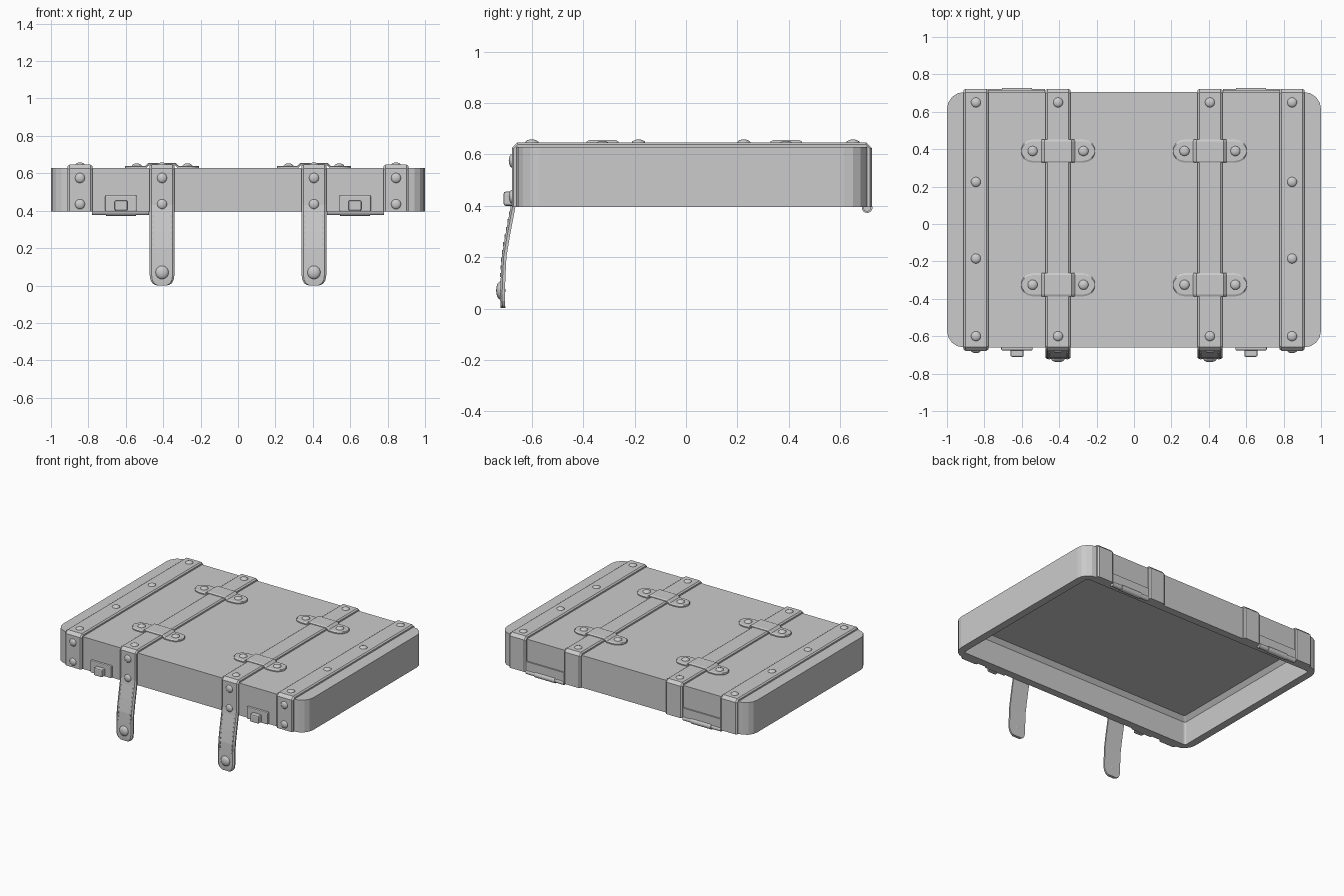
import bpy, bmesh, math
from mathutils import Vector, Matrix

if "Cube" in bpy.data.objects:
    bpy.data.objects.remove(bpy.data.objects["Cube"])

FRONT, BACK, BOT, TOP = -0.66, 0.705, 0.395, 0.628
T = 0.018  # strap thickness


def finish(bm, name, mirror=True, smooth=False):
    bmesh.ops.recalc_face_normals(bm, faces=bm.faces)
    me = bpy.data.meshes.new(name)
    bm.to_mesh(me)
    bm.free()
    ob = bpy.data.objects.new(name, me)
    bpy.context.collection.objects.link(ob)
    if smooth:
        me.polygons.foreach_set("use_smooth", [True] * len(me.polygons))
    if mirror:
        m = ob.modifiers.new("mirror", "MIRROR")
        m.use_mirror_merge = False
    return ob


def loft(bm, loops):
    rings = [[bm.verts.new(p) for p in lp] for lp in loops]
    n = len(rings[0])
    for a, b in zip(rings, rings[1:]):
        for i in range(n):
            j = (i + 1) % n
            bm.faces.new((a[i], a[j], b[j], b[i]))
    bm.faces.new(rings[0])
    bm.faces.new(rings[-1])


def rounded_rect(inset, r, z, seg=4):
    x, y0, y1 = 1 - inset, FRONT + inset, BACK - inset
    pts = []
    corners = [(x - r, y1 - r), (r - x, y1 - r), (r - x, y0 + r), (x - r, y0 + r)]
    for k, (cx, cy) in enumerate(corners):
        for i in range(seg + 1):
            a = math.pi / 2 * (k + i / seg)
            pts.append((cx + r * math.cos(a), cy + r * math.sin(a), z))
    return pts


def ribbon(bm, path, t, place):
    """Sweep a chamfered flat section; path holds (along, up, half width)."""
    loops = []
    for i, (a, b, w) in enumerate(path):
        p = Vector((a, b))
        dirs = []
        if i > 0:
            dirs.append((p - Vector(path[i - 1][:2])).normalized())
        if i < len(path) - 1:
            dirs.append((Vector(path[i + 1][:2]) - p).normalized())
        d = sum(dirs, Vector((0, 0))).normalized()
        nrm = Vector((-d.y, d.x)) / max(0.5, d.dot(dirs[0]))
        c = min(0.01, w * 0.3)
        sec = [(-w, 0), (-w, t * .6), (c - w, t), (w - c, t), (w, t * .6), (w, 0)]
        loops.append([place(*(p + nrm * h), s) for s, h in sec])
    loft(bm, loops)


def box(bm, x0, x1, y0, y1, z0, z1, bevel=0.0):
    mat = Matrix.Translation(((x0 + x1) / 2, (y0 + y1) / 2, (z0 + z1) / 2)) \
        @ Matrix.Diagonal((x1 - x0, y1 - y0, z1 - z0, 1))
    vs = bmesh.ops.create_cube(bm, size=1, matrix=mat)["verts"]
    if bevel:
        es = list({e for v in vs for e in v.link_edges})
        bmesh.ops.bevel(bm, geom=es, offset=bevel, segments=2, profile=0.5,
                        affect="EDGES")


def rivet(bm, pos, r=0.027, h=0.014, front=False):
    s = (r, h, r, 1) if front else (r, r, h, 1)
    bmesh.ops.create_uvsphere(bm, u_segments=14, v_segments=8, radius=1,
                              matrix=Matrix.Translation(pos) @ Matrix.Diagonal(s))


# Hollow lid shell, open underneath
bm = bmesh.new()
loft(bm, [rounded_rect(0.085, 0.012, 0.59), rounded_rect(0.06, 0.012, 0.56),
          rounded_rect(0.055, 0.012, BOT), rounded_rect(0, 0.09, BOT),
          rounded_rect(0, 0.09, TOP)])
finish(bm, "lid_shell", mirror=False)

# Straps wrapped over the lid
W = 0.066
over = [(FRONT, TOP - .01, W), (FRONT + .01, TOP, W), (BACK - .01, TOP, W),
        (BACK, TOP - .01, W), (BACK, BOT, W)]
hang = [(-.703, .003, .035), (-.704, .013, .052), (-.705, .03, .062), (-.705, .055, W),
        (-.703, .12, W), (-.699, .2, W), (-.684, .29, W), (-.665, .39, W), (FRONT, .43, W)]
XO, XI = 0.845, 0.406
bm = bmesh.new()
ribbon(bm, [(FRONT, BOT, W)] + over, T, lambda a, b, s: (XO + s, a, b))
finish(bm, "outer_strap")
bm = bmesh.new()
ribbon(bm, hang + over, T, lambda a, b, s: (XI + s, a, b))
finish(bm, "buckle_strap")

# Cross tabs with rounded ends, stepping over the buckle straps
R, L = 0.062, 0.198
ends = [(L - R + R * math.cos(a), R * math.sin(a))
        for a in [math.radians(d) for d in (8, 25, 45, 65, 90)]]
half = [(-u, TOP, w) for u, w in ends] + [(-.085, TOP, R), (-.068, TOP + .015, R)]
tab = half + [(-u, z, w) for u, z, w in reversed(half)]
TABS = (0.39, -0.325)
bm = bmesh.new()
for y in TABS:
    ribbon(bm, tab, 0.012, lambda a, b, s: (XI + a, y + s, b))
finish(bm, "cross_tab")

# Rivets
bm = bmesh.new()
for y in (-.6, -.185, .225, .65):
    rivet(bm, (XO, y, TOP + T - .002))
for y in (-.6, .65):
    rivet(bm, (XI, y, TOP + T - .002))
for y in TABS:
    for dx in (-.136, .136):
        rivet(bm, (XI + dx, y, TOP + .011))
for z in (.435, .575):
    for x in (XO, XI):
        rivet(bm, (x, FRONT - T + .002, z), front=True)
rivet(bm, (XI, -.721, .07), r=.036, h=.018, front=True)
finish(bm, "rivet", smooth=True)

# Stitches along the hanging strap ends
bm = bmesh.new()
for k in range(9):
    z = .13 + k * .03
    for (a0, b0, _), (a1, b1, _) in zip(hang, hang[1:]):
        if b0 <= z <= b1:
            y = a0 + (a1 - a0) * (z - b0) / (b1 - b0) - T
    for dx in (-.048, .048):
        box(bm, XI + dx - .004, XI + dx + .004, y - .003, y + .004, z - .008, z + .008)
finish(bm, "stitch")

# Front latch plate and catch
bm = bmesh.new()
box(bm, .542, .71, FRONT - .016, FRONT + .005, BOT, .482, .006)
box(bm, .59, .66, FRONT - .05, FRONT, BOT + .005, .455, .008)
finish(bm, "latch")

# Back hinge: leaf, barrel and thicker centre knuckle
bm = bmesh.new()
box(bm, .475, .78, BACK - .005, BACK + .01, BOT, .47)
for x0, x1, r in ((.475, .78, .016), (.545, .705, .021)):
    bmesh.ops.create_cone(bm, cap_ends=True, segments=14, radius1=r, radius2=r,
                          depth=x1 - x0,
                          matrix=Matrix.Translation(((x0 + x1) / 2, BACK, .393))
                          @ Matrix.Rotation(math.pi / 2, 4, "Y"))
finish(bm, "hinge")
